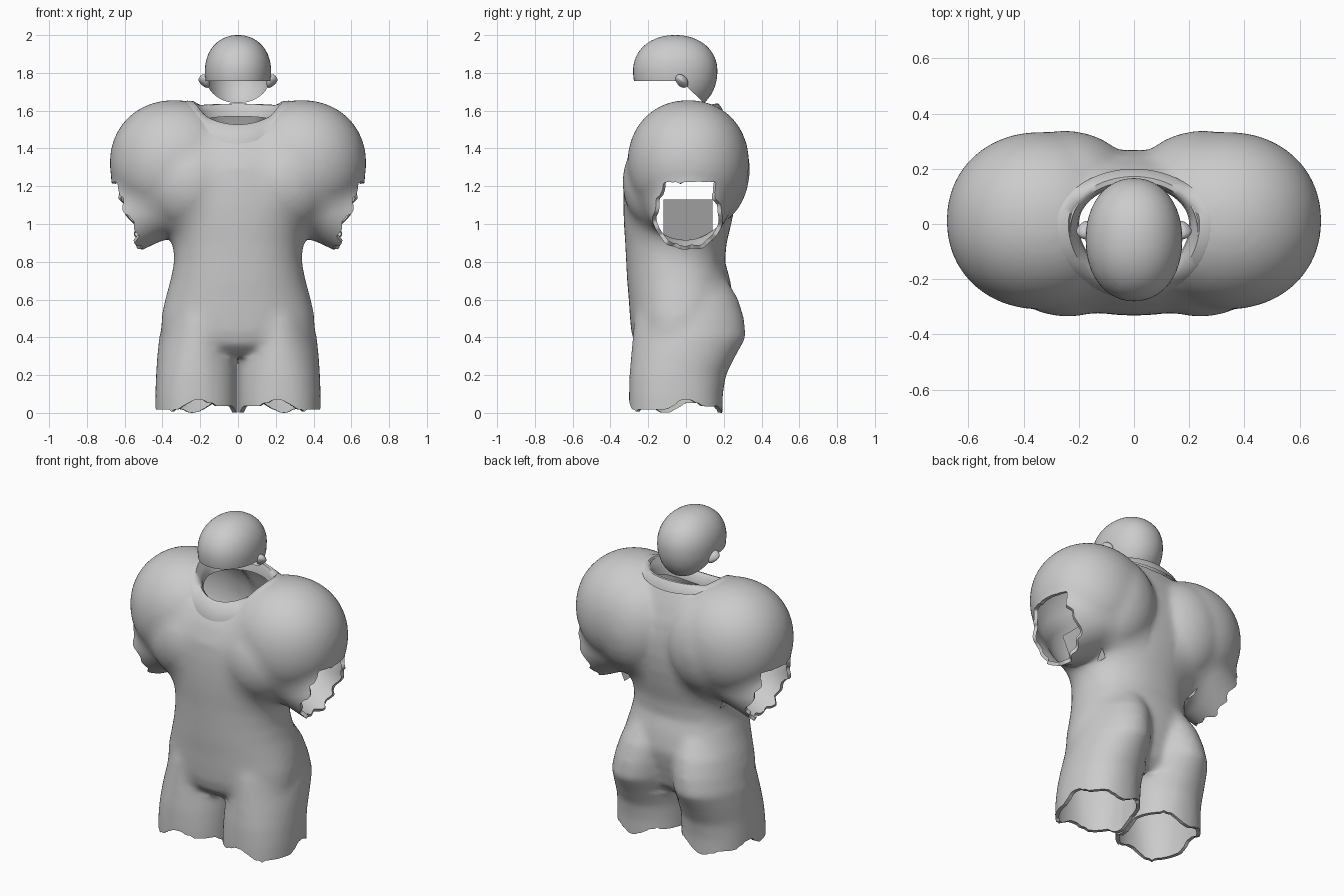
import bpy, bmesh, math
from mathutils import Vector
from mathutils.bvhtree import BVHTree

if "Cube" in bpy.data.objects:
    bpy.data.objects.remove(bpy.data.objects["Cube"])

gray = bpy.data.materials.new("cloth_gray")
gray.diffuse_color = (0.6, 0.6, 0.6, 1)
gray.use_nodes = True
gray.node_tree.nodes["Principled BSDF"].inputs["Base Color"].default_value = gray.diffuse_color


def finish(name, bm, angle=50):
    me = bpy.data.meshes.new(name)
    bm.to_mesh(me)
    bm.free()
    me.materials.append(gray)
    ob = bpy.data.objects.new(name, me)
    bpy.context.collection.objects.link(ob)
    bpy.ops.object.select_all(action='DESELECT')
    ob.select_set(True)
    bpy.context.view_layer.objects.active = ob
    bpy.ops.object.shade_smooth_by_angle(angle=math.radians(angle))
    return ob


def skin(bm, rings, caps=True):
    """Bridge closed rings of points into a tube."""
    vs = [[bm.verts.new(p) for p in r] for r in rings]
    n = len(vs[0])
    for a, b in zip(vs, vs[1:]):
        for i in range(n):
            bm.faces.new((a[i], a[(i + 1) % n], b[(i + 1) % n], b[i]))
    if caps:
        bm.faces.new(vs[0][::-1])
        bm.faces.new(vs[-1])


def section(z, cx, rx, yf, yb, p=2.3, n=48):
    """Horizontal rounded section from front yf to back yb."""
    pts = []
    for i in range(n):
        t = math.tau * i / n
        c, s = math.cos(t), math.sin(t)
        x = math.copysign(abs(c) ** (2 / p), c)
        y = math.copysign(abs(s) ** (2 / p), s)
        pts.append((cx + rx * x, (yf + yb) / 2 + (yb - yf) / 2 * y, z))
    return pts


def blob(bm, c, r, p=2.0):
    """Ellipsoid, squarer for larger p."""
    ret = bmesh.ops.create_uvsphere(bm, u_segments=48, v_segments=32, radius=1)
    for v in ret['verts']:
        k = sum(abs(q) ** p for q in v.co) ** (-1 / p)
        v.co = [c[i] + r[i] * v.co[i] * k for i in range(3)]
    return ret['verts']


bm = bmesh.new()
# trunk: z, half width, front y, back y
TRUNK = [(.30, .20, -.20, .13), (.36, .38, -.27, .19), (.43, .408, -.29, .21),
         (.52, .403, -.298, .235), (.6, .386, -.303, .25), (.7, .358, -.312, .235),
         (.8, .338, -.317, .207), (.9, .338, -.322, .215), (1.0, .365, -.329, .24),
         (1.1, .415, -.332, .26), (1.2, .45, -.33, .27), (1.3, .47, -.32, .267),
         (1.4, .46, -.283, .25), (1.5, .40, -.22, .215), (1.6, .27, -.13, .17)]
skin(bm, [section(z, 0, rx, a, b, 2.2) for z, rx, a, b in TRUNK])

# thighs with seat: z, centre x, half width, front y, back y
THIGH = [(-.10, .226, .212, -.302, .19), (.1, .226, .212, -.302, .195),
         (.2, .224, .210, -.30, .212), (.3, .220, .208, -.291, .262),
         (.4, .212, .205, -.283, .318), (.5, .195, .20, -.275, .308),
         (.6, .175, .19, -.25, .278), (.7, .15, .16, -.22, .22)]
# sleeve axis
A, B = Vector((.30, .01, 1.19)), Vector((.80, .01, .90))
AXIS = (B - A).normalized()
UP = Vector((-AXIS.z, 0, AXIS.x))

for side in (1, -1):
    skin(bm, [section(z, side * cx, rx, a, b, 2.4 - .5 * max(0, min(1, z / .4)))
              for z, cx, rx, a, b in THIGH])
    # puffed shoulder, chest and upper back
    blob(bm, (side * .337, .012, 1.322), (.342, .322, .334), 2.1)
    blob(bm, (side * .24, -.10, 1.22), (.27, .236, .28))
    blob(bm, (side * .25, .10, 1.29), (.27, .238, .31))
    # short tapering sleeve
    rings = []
    for k in range(6):
        t = k / 5
        c, ru, ry = A.lerp(B, t), .21 - .05 * t, .28 - .17 * t
        rings.append([])
        for i in range(40):
            a = math.tau * i / 40
            p = c + UP * (ru * math.sin(a)) + Vector((0, ry * math.cos(a), 0))
            rings[-1].append((side * p.x, p.y, p.z))
    skin(bm, rings)
bmesh.ops.recalc_face_normals(bm, faces=bm.faces)

# fuse the parts into one smooth garment
raw = finish("suit_source", bm)
mod = raw.modifiers.new("fuse", 'REMESH')
mod.mode, mod.voxel_size = 'VOXEL', .016
sm = raw.modifiers.new("relax", 'SMOOTH')
sm.factor, sm.iterations = .5, 14
fused = bpy.data.meshes.new_from_object(
    raw.evaluated_get(bpy.context.evaluated_depsgraph_get()))
bpy.data.objects.remove(raw)
bm = bmesh.new()
bm.from_mesh(fused)
bpy.data.meshes.remove(fused)


def fillable(p):
    if p.z > .9:
        return p.z < 1.5 and not (p.y > 0 and abs(p.x) < .1)
    return p.z > .37 and (p.y < .1 or abs(p.x) > .22)


# soften the creases: move points outward only, never inward
bm.normal_update()
soft = [(v, v.normal.copy(), [e.other_vert(v) for e in v.link_edges])
        for v in bm.verts if fillable(v.co)]
for _ in range(60):
    moves = []
    for v, n, near in soft:
        d = sum((w.co for w in near), Vector()) / len(near) - v.co
        h = d.dot(n)
        if h > 0:
            moves.append((v, n * (h * .8)))
    for v, d in moves:
        v.co += d

# close the gap between the thighs
for v in bm.verts:
    x = abs(v.co.x)
    if v.co.z < .3 and .003 < x < .12:
        v.co.x = math.copysign(max(.003, x - .016 * (1 - x / .12)), v.co.x)

NX, NY, NC = .23, .20, -.025   # neck opening


def opened(p):
    x, y, z = abs(p.x), p.y, p.z
    if z > 1.3:
        return (x / NX) ** 2 + ((y - NC) / NY) ** 2 < 1
    if z < .12:   # ragged leg hems
        a = math.atan2(y + .05, x - .224)
        return z < .04 + .024 * math.sin(3 * a + .6) + .012 * math.sin(7 * a)
    if x > .43 and .75 < z < 1.22:   # ragged sleeve hems
        a = math.atan2(z - 1.03, y)
        d = (x - .512) * .93 - (z - .87) * .366
        return d > .01 * math.sin(5 * a) + .012 * math.sin(11 * a + 1)
    return False


bmesh.ops.delete(bm, geom=[f for f in bm.faces if opened(f.calc_center_median())],
                 context='FACES')
# even out the stepped hem edges
for _ in range(2):
    new = {}
    for v in bm.verts:
        if v.is_boundary:
            near = [e.other_vert(v).co for e in v.link_edges if e.is_boundary]
            new[v] = v.co * .5 + sum(near, Vector()) * (.5 / len(near))
    for v, co in new.items():
        v.co = co
bm.normal_update()
# round off the neck edge
for v in bm.verts:
    if v.is_boundary and v.co.z > 1.3:
        k = math.hypot(v.co.x / NX, (v.co.y - NC) / NY)
        v.co.x /= k
        v.co.y = NC + (v.co.y - NC) / k
# turned-in rims on the sleeve and leg hems
edges = [e for e in bm.edges if e.is_boundary and e.verts[0].co.z < 1.3]
normals = {tuple(v.co): v.normal.copy() for e in edges for v in e.verts}
ret = bmesh.ops.extrude_edge_only(bm, edges=edges)
for v in [g for g in ret['geom'] if isinstance(g, bmesh.types.BMVert)]:
    v.co -= normals[tuple(v.co)] * .022
low = min(v.co.z for v in bm.verts)
for v in bm.verts:
    if v.co.z < .15:
        v.co.z -= low * (1 - max(v.co.z, 0) / .15)
surface = BVHTree.FromBMesh(bm)
finish("body_suit", bm)

# folds of cloth between sleeve and trunk
for side, name in ((1, "armpit_fold_left"), (-1, "armpit_fold_right")):
    bm = bmesh.new()
    rows = [[bm.verts.new((side * (.345 + .45 * (z - .95)), .01 + y, z))
             for y in [-.13 + .26 * i / 10 for i in range(11)]]
            for z in (.91, 1.0, 1.05, 1.09, 1.13)]
    for a, b in zip(rows, rows[1:]):
        for i in range(10):
            bm.faces.new((a[i], a[i + 1], b[i + 1], b[i]))
    finish(name, bm)

# collar: half width, front y, back y, then front, side and back z
COLLAR = [(.278, -.272, .20, 1.425, 1.615, 1.58), (.268, -.268, .192, 1.45, 1.625, 1.61),
          (.238, -.24, .172, 1.515, 1.625, 1.637), (.218, -.215, .155, 1.527, 1.615, 1.637),
          (.205, -.195, .145, 1.51, 1.59, 1.615), (.20, -.19, .14, 1.46, 1.55, 1.57)]
rings = []
for k, (rx, yf, yb, zf, zs, zb) in enumerate(COLLAR):
    rings.append([])
    for i in range(64):
        t = math.tau * i / 64
        s = math.sin(t)
        x, y = rx * math.cos(t), s * (yb if s > 0 else -yf)
        z = zs + ((zb if s > 0 else zf) - zs) * abs(s) ** 1.5
        hit = surface.ray_cast(Vector((x, y, 3)), Vector((0, 0, -1)))[0]
        if k < 3 and hit and hit.z > 1.3:   # lie on the cloth
            z = max(z, hit.z + .004 * k)
        rings[-1].append((x, y, z))
bm = bmesh.new()
skin(bm, rings, caps=False)
finish("collar", bm)

# skull cap: egg shape, cut open under the face and sloping down to the nape
bm = bmesh.new()
for v in blob(bm, (0, -.057, 1.81), (.175, .223, .19), 2.12):
    if v.co.z < 1.81:
        v.co.z = 1.81 + (v.co.z - 1.81) * 1.18
cuts = [((0, -.02, 1.758), (0, 0, 1)), ((0, -.02, 1.75), (0, .95, 1))]
for co, no in cuts:
    bmesh.ops.bisect_plane(bm, geom=bm.verts[:] + bm.edges[:] + bm.faces[:],
                           plane_co=co, plane_no=no)


def below(f):
    c = f.calc_center_median()
    return all((c - Vector(co)).dot(Vector(no)) < 0 for co, no in cuts) or (
        c.z < 1.758 and c.y < -.02)


bmesh.ops.delete(bm, geom=[f for f in bm.faces if below(f)], context='FACES')
finish("skull_cap", bm)

# ear flaps, pointed at the tip
for side, name in ((1, "ear_left"), (-1, "ear_right")):
    bm = bmesh.new()
    for v in blob(bm, (0, 0, 0), (1, 1, 1)):
        x, y, z = v.co
        w = 1 - .35 * x
        v.co = (side * (.18 + .028 * x + .008 * z), -.022 + .03 * y * w - .012 * z,
                1.757 + .034 * z * w)
    bmesh.ops.recalc_face_normals(bm, faces=bm.faces)
    finish(name, bm)
